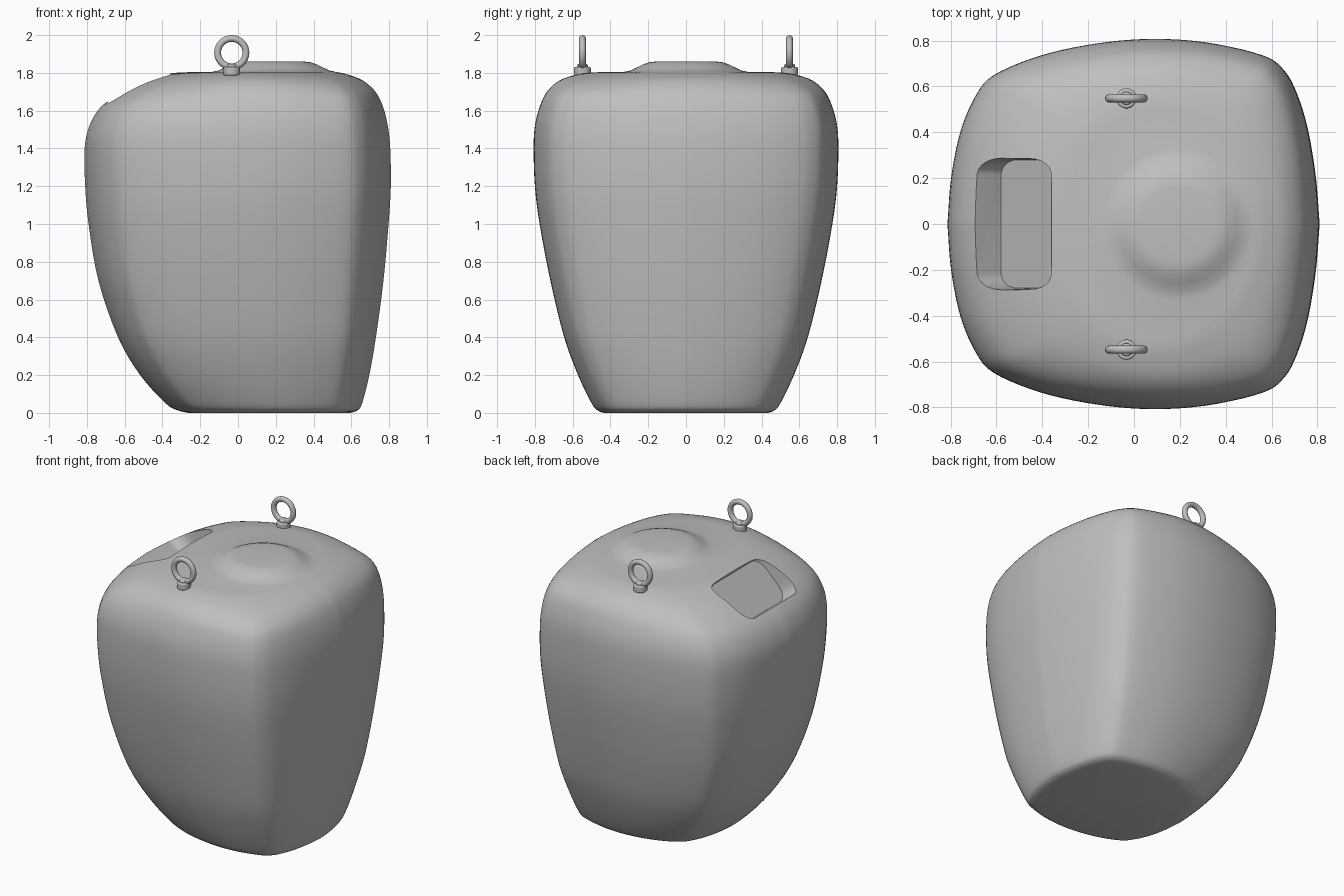
import bpy, bmesh, math
from mathutils import Vector

cube = bpy.data.objects.get("Cube")
if cube:
    bpy.data.objects.remove(cube, do_unlink=True)

grey = bpy.data.materials.new("plain grey")
grey.use_nodes = True
color = (0.52, 0.52, 0.52, 1)
grey.diffuse_color = color
grey.node_tree.nodes["Principled BSDF"].inputs["Base Color"].default_value = color


def spline(points, steps):
    """Smooth path through the points, ends included."""
    pts = [Vector(p) for p in points]
    pts = [2 * pts[0] - pts[1]] + pts + [2 * pts[-1] - pts[-2]]
    out = []
    for a, b, c, d in zip(pts, pts[1:], pts[2:], pts[3:]):
        for i in range(steps):
            t = i / steps
            out.append(0.5 * (2 * b + (c - a) * t + (2 * a - 5 * b + 4 * c - d) * t**2
                              + (3 * b - a - 3 * c + d) * t**3))
    return out + [pts[-2]]


def loft(name, rings):
    """Closed skin over rings of equal length."""
    bm = bmesh.new()
    loops = [[bm.verts.new(p) for p in ring] for ring in rings]
    n = len(loops[0])
    for low, high in zip(loops, loops[1:]):
        for i in range(n):
            j = (i + 1) % n
            bm.faces.new((low[i], low[j], high[j], high[i]))
    bm.faces.new(loops[0])
    bm.faces.new(loops[-1])
    bmesh.ops.recalc_face_normals(bm, faces=bm.faces)
    mesh = bpy.data.meshes.new(name)
    bm.to_mesh(mesh)
    bm.free()
    obj = bpy.data.objects.new(name, mesh)
    bpy.context.collection.objects.link(obj)
    return obj


def finish(obj):
    obj.data.materials.clear()
    obj.data.materials.append(grey)
    bpy.ops.object.select_all(action="DESELECT")
    obj.select_set(True)
    bpy.context.view_layer.objects.active = obj
    bpy.ops.object.shade_smooth_by_angle(angle=math.radians(35))


# Half outline of the cross-section: bulged sides and soft corners
half = spline([(-1, 0), (-.98, .25), (-.93, .5), (-.85, .69), (-.75, .805), (-.5, .91),
               (-.2, .975), (.1, 1), (.4, .98), (.7, .91), (.815, .825), (.885, .69),
               (.94, .5), (.98, .25), (1, 0)], 5)
outline = half + [Vector((p.x, -p.y)) for p in half[-2:0:-1]]

# Body profile: height, left x, right x, half depth
profile = spline([(0, -.26, .59, .435), (.012, -.315, .63, .467), (.05, -.383, .657, .5),
                  (.2, -.518, .695, .572), (.4, -.635, .73, .645), (.7, -.739, .77, .718),
                  (1, -.791, .797, .775), (1.2, -.809, .809, .8), (1.4, -.812, .806, .807),
                  (1.52, -.787, .793, .8), (1.62, -.726, .768, .775), (1.7, -.615, .728, .737),
                  (1.76, -.495, .66, .67), (1.793, -.385, .575, .572),
                  (1.803, -.3, .53, .5)], 4)
# Raised round boss on the lid
profile += [Vector((z, .19 - r, .19 + r, r)) for z, r in
            ((1.805, .33), (1.812, .295), (1.829, .26), (1.846, .225), (1.856, .195),
             (1.86, .16))]


def section(row):
    """Cross-section that turns round at the lid and softer at the foot."""
    z, left, right, depth = row
    lid = min(max((z - 1.6) / .2, 0), 1) ** 3
    foot = .22 * max(1 - z / .4, 0)
    ring = []
    for p in outline:
        q = p.lerp(p.normalized(), lid + foot)
        ring.append(((left + right) / 2 + q.x * (right - left) / 2, q.y * depth, z))
    return ring


body = loft("body", [section(row) for row in profile])

# Grip pocket: sloping floor and flared outer wall
plan = []
radius, edge = .07, -.36
for k, (cx, cy) in enumerate(((edge - radius, .21), (-.51, .21), (-.51, -.21),
                              (edge - radius, -.21))):
    for i in range(9):
        a = math.pi / 2 * (k + i / 8)
        plan.append((cx + radius * math.cos(a), cy + radius * math.sin(a)))
floor = [(x, y, 1.785 + (x - edge) * 1.0) for x, y in plan]
mouth = [(edge + (x - edge) * 1.9, y * 1.05, 1.9 + (x - edge) * .86) for x, y in plan]
cutter = loft("pocket_cutter", [floor, mouth])
cut = body.modifiers.new("pocket", "BOOLEAN")
cut.operation, cut.solver, cut.object = "DIFFERENCE", "EXACT", cutter
bpy.context.view_layer.objects.active = body
bpy.ops.object.modifier_apply(modifier=cut.name)
bpy.data.objects.remove(cutter, do_unlink=True)
finish(body)

# Lifting eyes with collars, front and back
for side, y in (("front", -.548), ("back", .548)):
    bpy.ops.mesh.primitive_torus_add(location=(-.033, y, 1.907), rotation=(math.pi / 2, 0, 0),
                                     major_radius=.075, minor_radius=.018,
                                     major_segments=40, minor_segments=14)
    ring = bpy.context.object
    ring.name = side + "_eye_ring"
    finish(ring)
    for part, r, low, high in (("collar", .044, 1.785, 1.832), ("neck", .028, 1.82, 1.848)):
        bpy.ops.mesh.primitive_cylinder_add(vertices=32, radius=r, depth=high - low,
                                            location=(-.033, y, (low + high) / 2))
        base = bpy.context.object
        base.name = f"{side}_eye_{part}"
        bevel = base.modifiers.new("soft_edge", "BEVEL")
        bevel.width, bevel.segments = .008, 3
        finish(base)
